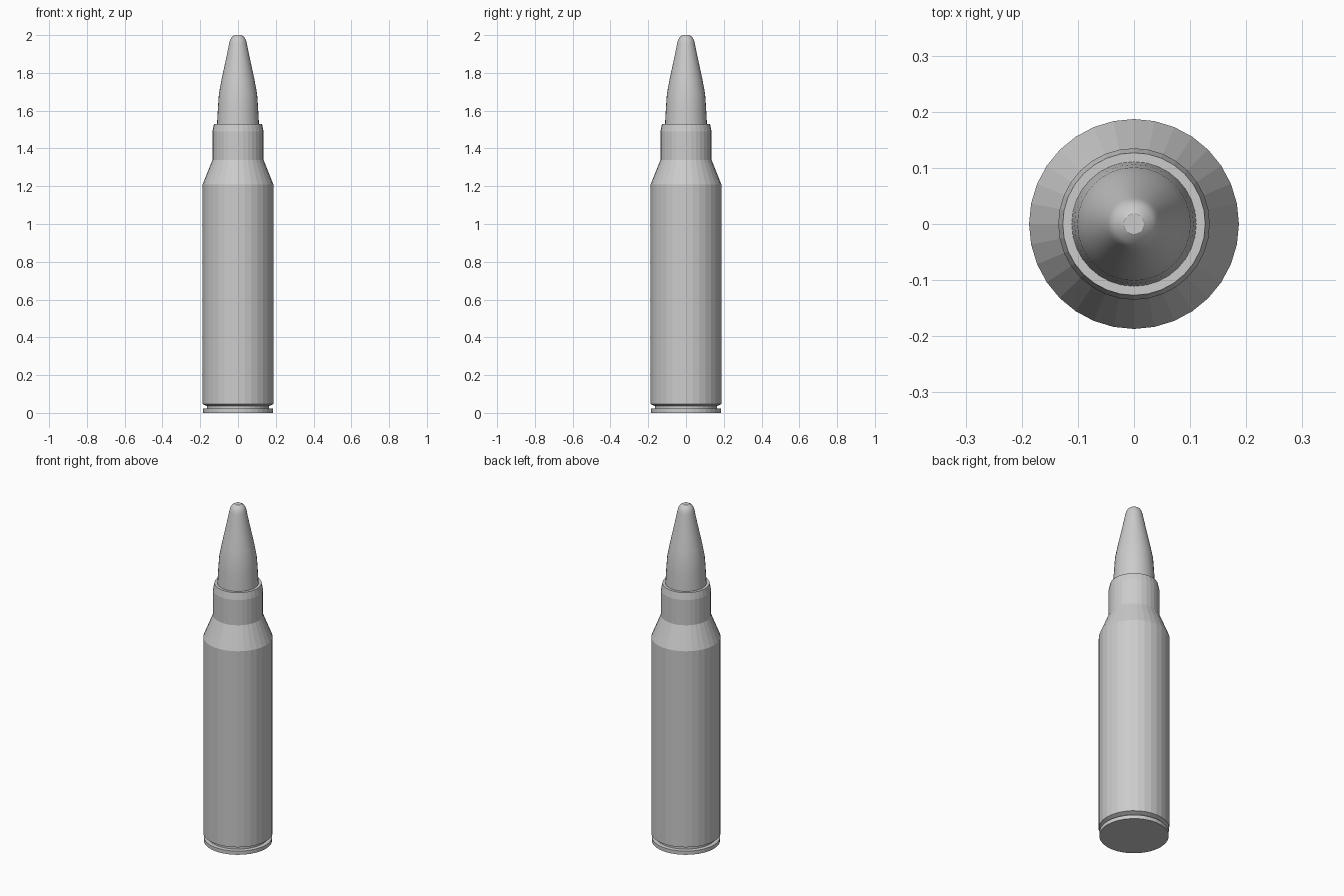
import bpy, bmesh, math

if "Cube" in bpy.data.objects:
    bpy.data.objects.remove(bpy.data.objects["Cube"])

SEGMENTS = 32


def lathe(name, profile, smooth_angle):
    """Spin a (radius, height) profile around z and cap both ends."""
    bm = bmesh.new()
    rings = []
    for r, z in profile:
        rings.append([bm.verts.new((r * math.cos(a), r * math.sin(a), z))
                      for a in (2 * math.pi * i / SEGMENTS for i in range(SEGMENTS))])
    for low, high in zip(rings, rings[1:]):
        for i in range(SEGMENTS):
            j = (i + 1) % SEGMENTS
            bm.faces.new((low[i], low[j], high[j], high[i]))
    bm.faces.new(rings[0][::-1])
    bm.faces.new(rings[-1])
    bmesh.ops.recalc_face_normals(bm, faces=bm.faces)
    mesh = bpy.data.meshes.new(name)
    bm.to_mesh(mesh)
    bm.free()
    obj = bpy.data.objects.new(name, mesh)
    bpy.context.collection.objects.link(obj)
    if smooth_angle:
        bpy.ops.object.select_all(action='DESELECT')
        obj.select_set(True)
        bpy.context.view_layer.objects.active = obj
        bpy.ops.object.shade_smooth_by_angle(angle=math.radians(smooth_angle))
    return obj


# Case: rim, groove, straight body, shoulder, neck and mouth
lathe("case", [
    (0.184, 0.0), (0.184, 0.022),
    (0.163, 0.024), (0.163, 0.036),
    (0.187, 0.046), (0.187, 1.21),
    (0.135, 1.34), (0.135, 1.49), (0.127, 1.53),
], 0)

# Tapered tip with a small flat nose, seated in the case mouth
lathe("tip", [
    (0.112, 1.50), (0.111, 1.53), (0.106, 1.62), (0.101, 1.69),
    (0.088, 1.76), (0.073, 1.83), (0.058, 1.90), (0.047, 1.955),
    (0.043, 1.972), (0.034, 1.989), (0.018, 2.0),
], 30)
